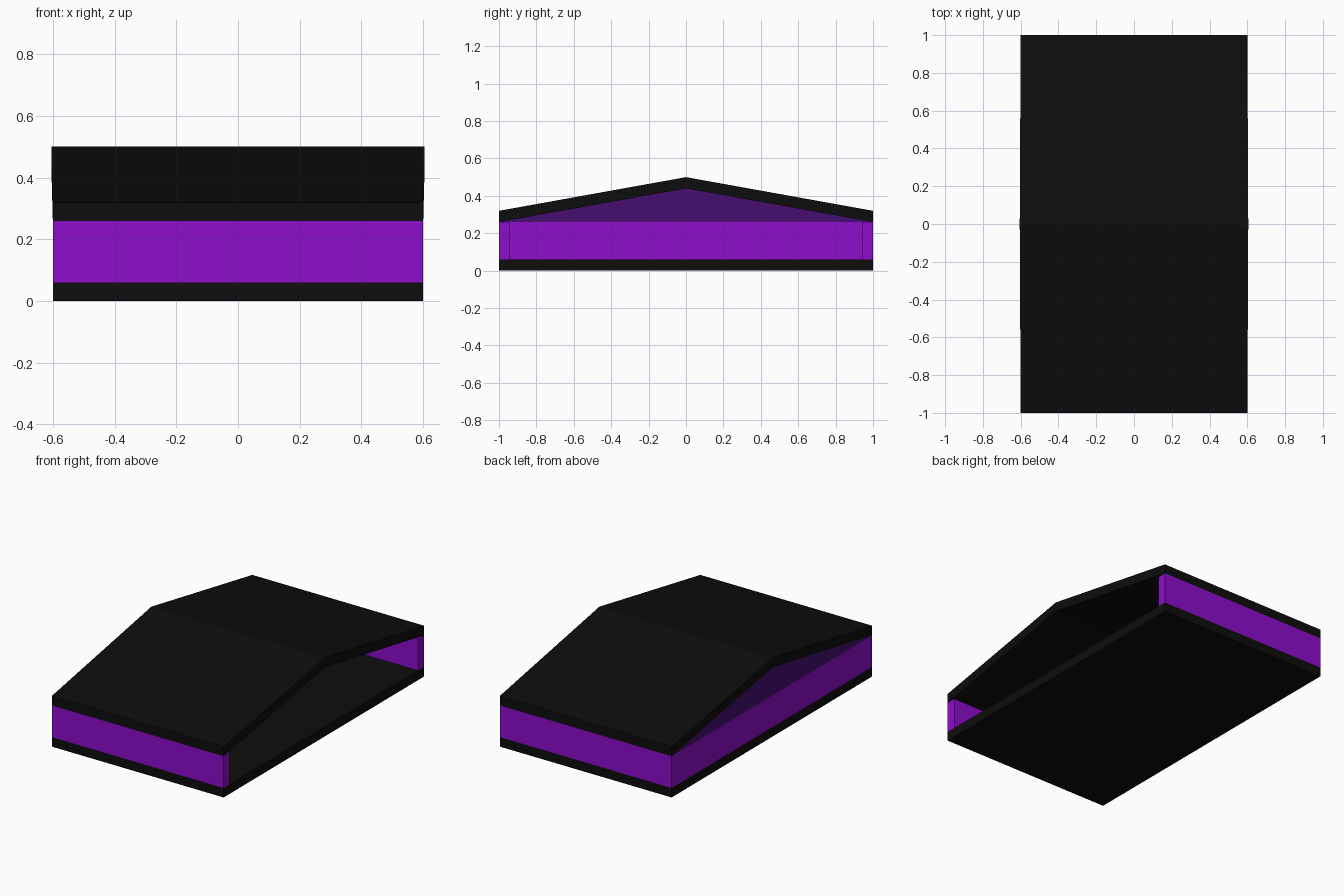
import bpy

if "Cube" in bpy.data.objects:
    bpy.data.objects.remove(bpy.data.objects["Cube"])

W, L, T = 0.60, 1.0, 0.06          # half width, half length, panel thickness
WALL_TOP, RIDGE = 0.26, 0.44


def material(name, color):
    m = bpy.data.materials.new(name)
    m.diffuse_color = (*color, 1)
    m.use_nodes = True
    m.node_tree.nodes["Principled BSDF"].inputs["Base Color"].default_value = m.diffuse_color
    return m


black = material("black_panel", (0.004, 0.004, 0.004))
purple = material("purple_wall", (0.27, 0.004, 0.6))
dark_purple = material("dark_purple_gable", (0.06, 0.004, 0.16))


def prism(name, profile, mat):
    """Loft a (half_left, half_right, y, z) side profile across x."""
    n = len(profile)
    verts = [(a, y, z) for a, b, y, z in profile] + [(b, y, z) for a, b, y, z in profile]
    faces = [tuple(range(n))[::-1], tuple(range(n, 2 * n))]
    faces += [(i, (i + 1) % n, n + (i + 1) % n, n + i) for i in range(n)]
    me = bpy.data.meshes.new(name)
    me.from_pydata(verts, [], faces)
    me.materials.append(mat)
    ob = bpy.data.objects.new(name, me)
    bpy.context.collection.objects.link(ob)
    return ob


def box(name, x0, x1, y0, y1, z0, z1, mat):
    return prism(name, [(x0, x1, y, z) for y, z in
                        ((y0, z0), (y1, z0), (y1, z1), (y0, z1))], mat)


# Floor and walls; the right side stays open
box("floor", -W, W, -L, L, 0, T, black)
box("front_wall", -W, W, -L, -L + T, T, WALL_TOP, purple)
box("back_wall", -W, W, L - T, L, T, WALL_TOP, purple)
box("left_wall", -W, -W + T, -L + T, L - T, T, WALL_TOP, purple)

# Gable above the left wall
prism("left_gable", [(-W, -W + T, y, z) for y, z in
                     ((-L, WALL_TOP), (L, WALL_TOP), (0, RIDGE))], dark_purple)

# Two roof slopes, a touch wider at the ridge
R = W + 0.005
for name, s in (("front_roof", -1), ("back_roof", 1)):
    pts = [(-R, R, 0, RIDGE), (-W, W, s * L, WALL_TOP),
           (-W, W, s * L, WALL_TOP + T), (-R, R, 0, RIDGE + T)]
    prism(name, pts if s > 0 else pts[::-1], black)
